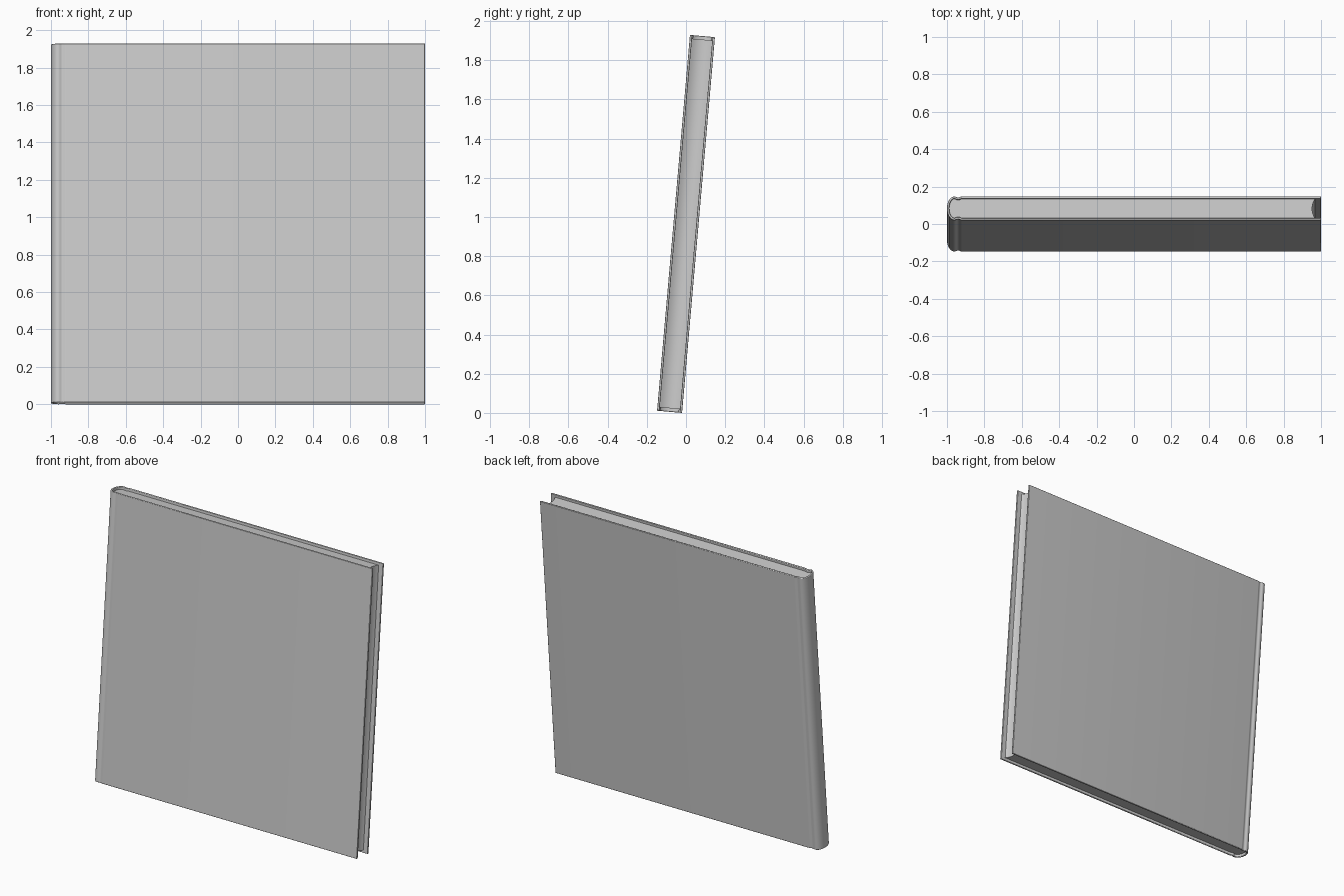
import bpy, bmesh, math
from mathutils import Vector, Matrix

if "Cube" in bpy.data.objects:
    bpy.data.objects.remove(bpy.data.objects["Cube"])

HALF_T, HALF_H, BOARD, INSET = 0.064, 0.9625, 0.012, 0.018
TILT = Matrix.Translation((0, 0, 0.9644)) @ Matrix.Rotation(math.radians(-5), 4, 'X')


def outer_profile():
    # back board -> hinge groove -> rounded spine, mirrored to the front board
    half = [Vector((1.0, HALF_T))]
    for i in range(9):
        x = -0.92 - 0.04 * i / 8
        dip = 0.006 * (0.5 + 0.5 * math.cos(math.pi * (x + 0.94) / 0.02))
        half.append(Vector((x, HALF_T - dip)))
    for i in range(1, 11):
        a = math.pi / 2 * (1 + i / 10)
        half.append(Vector((-0.96 + 0.04 * math.cos(a), HALF_T * math.sin(a))))
    half[-1].y = 0
    return half + [Vector((p.x, -p.y)) for p in reversed(half[:-1])]


def offset(path, d):
    # shift every point towards the inside of the book
    out = []
    for i, p in enumerate(path):
        t = (path[min(i + 1, len(path) - 1)] - path[max(i - 1, 0)]).normalized()
        out.append(p + Vector((-t.y, t.x)) * d)
    return out


def extrude(name, bm, z, bevel):
    geom = bmesh.ops.extrude_face_region(bm, geom=bm.faces[:])["geom"]
    verts = [v for v in geom if isinstance(v, bmesh.types.BMVert)]
    bmesh.ops.translate(bm, verts=verts, vec=(0, 0, 2 * z))
    bmesh.ops.recalc_face_normals(bm, faces=bm.faces[:])
    mesh = bpy.data.meshes.new(name)
    bm.to_mesh(mesh)
    bm.free()
    ob = bpy.data.objects.new(name, mesh)
    bpy.context.collection.objects.link(ob)
    ob.matrix_world = TILT
    if bevel:
        mod = ob.modifiers.new("soft_edges", 'BEVEL')
        mod.width, mod.segments = bevel, 2
        mod.limit_method, mod.angle_limit = 'ANGLE', math.radians(50)
    bpy.ops.object.select_all(action='DESELECT')
    ob.select_set(True)
    bpy.context.view_layer.objects.active = ob
    bpy.ops.object.shade_smooth_by_angle(angle=math.radians(35))
    return ob


outer = outer_profile()

# hard cover: C-shaped strip
bm = bmesh.new()
rows = [[bm.verts.new((p.x, p.y, -HALF_H)) for p in path]
        for path in (outer, offset(outer, BOARD))]
for i in range(len(outer) - 1):
    bm.faces.new((rows[0][i], rows[0][i + 1], rows[1][i + 1], rows[1][i]))
extrude("book_cover", bm, HALF_H, 0.003)

# page block: follows the inside of the cover, with a hollow fore edge
inner = offset(outer, BOARD - 0.0003)[1:-1]
h = inner[0].y
fore = []
for i in range(13):
    s = -1 + i / 6
    fore.append(Vector((0.952 + 0.016 * s * s, h * s)))
bm = bmesh.new()
z = HALF_H - INSET
bm.faces.new([bm.verts.new((p.x, p.y, -z)) for p in inner + fore])
extrude("page_block", bm, z, 0)
